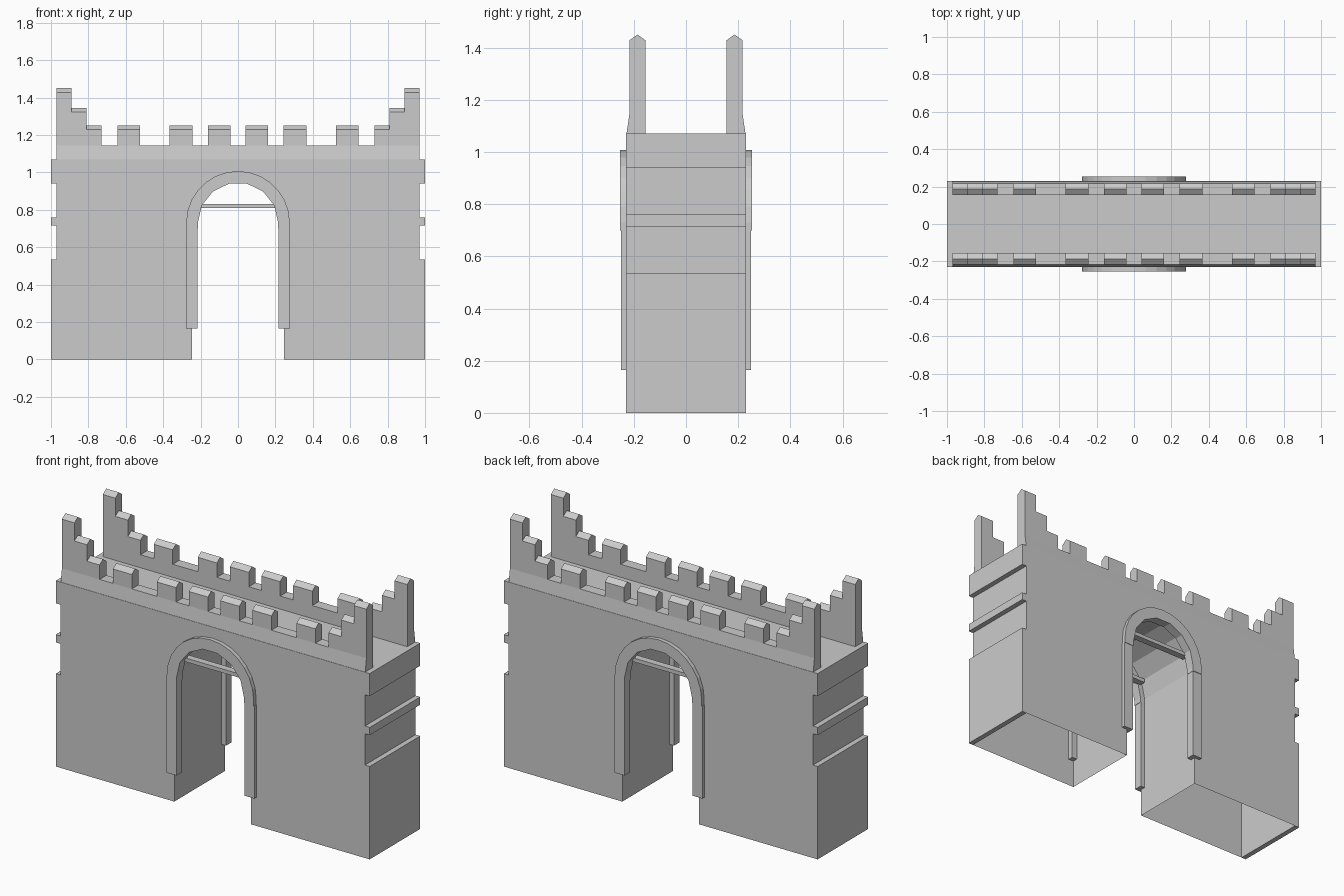
import bpy, bmesh
from math import sin, cos, pi

if "Cube" in bpy.data.objects:
    bpy.data.objects.remove(bpy.data.objects["Cube"])

DEPTH = 0.23          # half thickness of the wall
END = 0.97            # half length of the wall core
SPRING = 0.73         # height of the arch centre


def prism(bm, pts, a, b, axis, open_base=False):
    """Extrude a profile: (x,z) points along y, or (y,z) points along x."""
    def vert(p, t):
        return bm.verts.new((p[0], t, p[1]) if axis == 'y' else (t, p[0], p[1]))
    v0 = [vert(p, a) for p in pts]
    v1 = [vert(p, b) for p in pts]
    bm.faces.new(v0)
    bm.faces.new(v1[::-1])
    n = len(pts)
    for i in range(n):
        j = (i + 1) % n
        if open_base and pts[i][1] == 0 and pts[j][1] == 0:
            continue
        bm.faces.new((v0[i], v1[i], v1[j], v0[j]))


def box(bm, x0, x1, y0, y1, z0, z1):
    prism(bm, [(x0, z0), (x1, z0), (x1, z1), (x0, z1)], y0, y1, 'y')


def finish(name, bm):
    bmesh.ops.recalc_face_normals(bm, faces=bm.faces)
    me = bpy.data.meshes.new(name)
    bm.to_mesh(me)
    bm.free()
    ob = bpy.data.objects.new(name, me)
    bpy.context.collection.objects.link(ob)
    return ob


def polar(r, t):
    return (r * cos(t), SPRING + r * sin(t))


# Hollow wall core with the arched passage, open underneath
bm = bmesh.new()
arch = [polar(0.245, pi * i / 7) for i in range(8)]
outline = [(END, 0), (END, 1.07), (-END, 1.07), (-END, 0), (-0.245, 0)]
outline += arch[::-1] + [(0.245, 0)]
prism(bm, outline, -DEPTH, DEPTH, 'y', open_base=True)
finish("wall_core", bm)

# Raised bands on both ends
bm = bmesh.new()
for s in (-1, 1):
    for z0, z1 in ((0, 0.535), (0.715, 0.76), (0.94, 1.07)):
        box(bm, *sorted((s * END, s)), -DEPTH, DEPTH, z0, z1)
finish("end_bands", bm)

# Left half of the battlements: x start, x end, top height
MERLONS = [(-0.97, -0.89, 1.45), (-0.89, -0.81, 1.345), (-0.81, -0.73, 1.25),
           (-0.645, -0.525, 1.25), (-0.365, -0.243, 1.25), (-0.16, -0.04, 1.25)]

for side, s in (("front", -1), ("back", 1)):
    # Parapet base with sloped outer face
    bm = bmesh.new()
    prism(bm, [(s * 0.155, 1.07), (s * 0.228, 1.07), (s * 0.217, 1.145),
               (s * 0.155, 1.145)], -END, END, 'x')
    finish(side + "_parapet", bm)

    # Merlons with ridged tops
    bm = bmesh.new()
    for x0, x1, top in MERLONS:
        prof = [(s * 0.155, 1.145), (s * 0.217, 1.145), (s * 0.217, top - 0.022),
                (s * 0.186, top), (s * 0.155, top - 0.022)]
        prism(bm, prof, x0, x1, 'x')
        prism(bm, prof, -x1, -x0, 'x')
    finish(side + "_merlons", bm)

    # Arch stones
    bm = bmesh.new()
    step = pi / 7
    for i in range(7):
        a, b = i * step, (i + 1) * step
        pts = [polar(0.215, a), polar(0.277, a), polar(0.277, (a + b) / 2),
               polar(0.277, b), polar(0.215, b)]
        if i == 0:
            pts[1:1] = [(0.215, 0.70), (0.277, 0.70)]
        if i == 6:
            pts[4:4] = [(-0.277, 0.70), (-0.215, 0.70)]
        prism(bm, pts, s * 0.20, s * 0.253, 'y')
    finish(side + "_arch_stones", bm)

    # Door frame posts
    bm = bmesh.new()
    for x0, x1 in ((-0.279, -0.217), (0.217, 0.279)):
        box(bm, x0, x1, s * 0.20, s * 0.25, 0.165, 0.70)
    finish(side + "_frame_posts", bm)

    # Cross bar in the arch
    bm = bmesh.new()
    box(bm, -0.215, 0.215, s * 0.165, s * 0.205, 0.81, 0.832)
    finish(side + "_cross_bar", bm)
